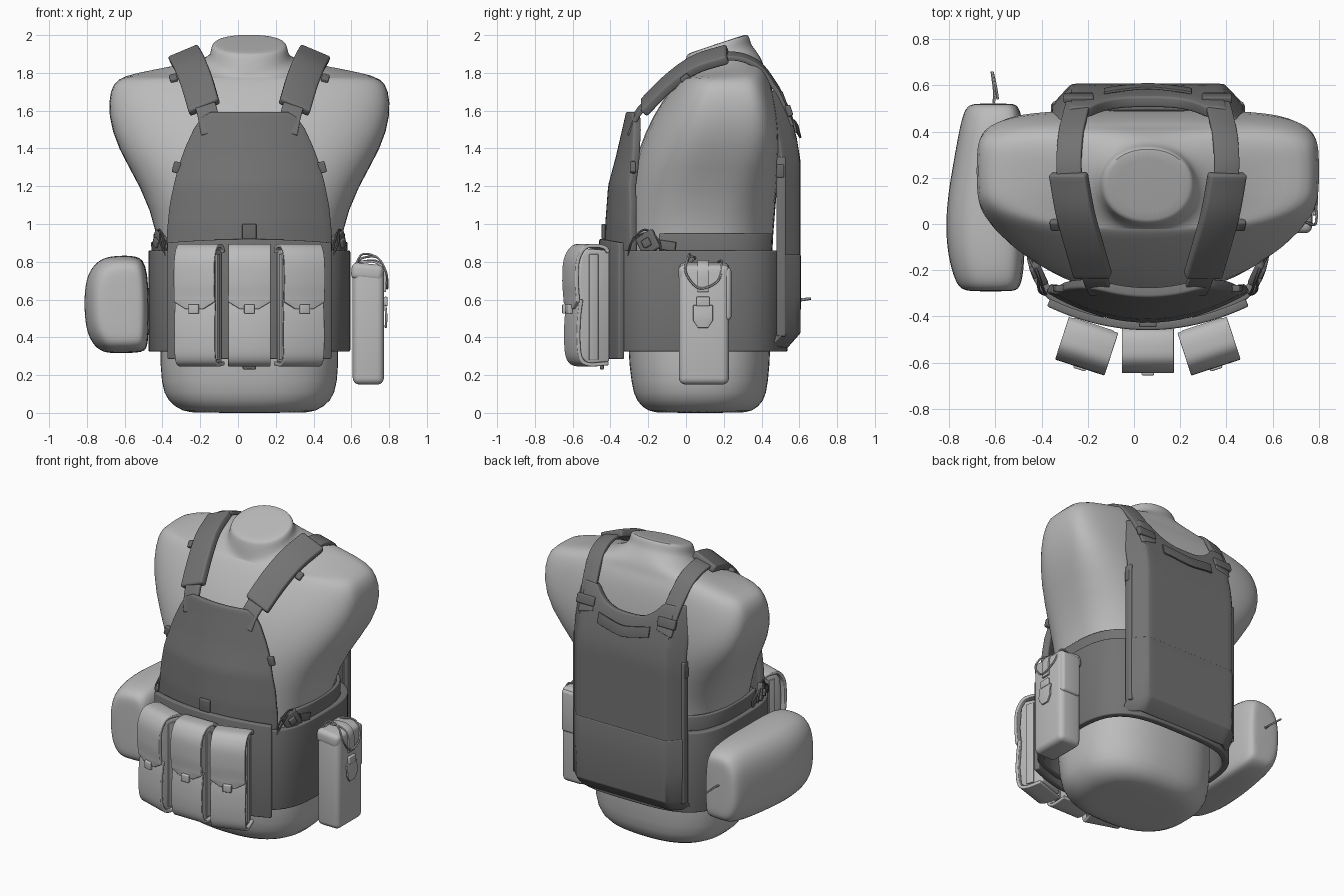
import bpy, bmesh, math
from mathutils import Vector, Matrix

cube = bpy.data.objects.get("Cube")
if cube:
    bpy.data.objects.remove(cube, do_unlink=True)

CX = 0.06  # the torso and vest share this centre line


def material(name, grey):
    m = bpy.data.materials.new(name)
    m.use_nodes = True
    m.diffuse_color = (grey, grey, grey, 1)
    m.node_tree.nodes["Principled BSDF"].inputs["Base Color"].default_value = (grey, grey, grey, 1)
    return m


SKIN = material("light grey body", 0.5)
POUCH = material("light grey pouch", 0.5)
VEST = material("dark grey fabric", 0.17)
TRIM = material("darker grey trim", 0.14)


def finish(name, bm, mat, loc=(CX, 0, 0), rot=(0, 0, 0), mirror=False, thick=0, bevel=0, subsurf=0):
    bmesh.ops.recalc_face_normals(bm, faces=bm.faces)
    me = bpy.data.meshes.new(name)
    bm.to_mesh(me)
    bm.free()
    me.materials.append(mat)
    ob = bpy.data.objects.new(name, me)
    bpy.context.collection.objects.link(ob)
    ob.location, ob.rotation_euler = loc, rot
    if thick:
        mod = ob.modifiers.new("Thickness", 'SOLIDIFY')
        mod.thickness, mod.offset = thick, 0
    if bevel:
        mod = ob.modifiers.new("Soft edge", 'BEVEL')
        mod.width, mod.segments = bevel, 3
        mod.limit_method, mod.angle_limit = 'ANGLE', math.radians(40)
    if mirror:
        mod = ob.modifiers.new("Mirror", 'MIRROR')
        mod.use_mirror_merge = False
    if subsurf:
        ob.modifiers.new("Smooth", 'SUBSURF').levels = subsurf
    bpy.ops.object.select_all(action='DESELECT')
    ob.select_set(True)
    bpy.context.view_layer.objects.active = ob
    bpy.ops.object.convert(target='MESH')
    bpy.ops.object.shade_smooth_by_angle(angle=math.radians(38))
    return ob


def grid(rows, closed=False, caps=False):
    """Skin a list of equally long point rows."""
    bm = bmesh.new()
    vs = [[bm.verts.new(p) for p in row] for row in rows]
    n = len(rows[0])
    for a, b in zip(vs, vs[1:]):
        for i in range(n if closed else n - 1):
            j = (i + 1) % n
            bm.faces.new((a[i], a[j], b[j], b[i]))
    if caps:
        bm.faces.new(vs[0])
        bm.faces.new(vs[-1])
    return bm


def table(pairs, z):
    if z <= pairs[0][0]:
        return pairs[0][1]
    for (z0, a), (z1, b) in zip(pairs, pairs[1:]):
        if z <= z1:
            return a + (b - a) * (z - z0) / (z1 - z0)
    return pairs[-1][1]


def spline(pts, steps=6):
    p = [Vector(q) for q in pts]
    p = [2 * p[0] - p[1]] + p + [2 * p[-1] - p[-2]]
    out = []
    for a, b, c, d in zip(p, p[1:], p[2:], p[3:]):
        for k in range(steps):
            t = k / steps
            out.append(0.5 * (2 * b + (c - a) * t + (2 * a - 5 * b + 4 * c - d) * t * t
                              + (3 * b - a - 3 * c + d) * t ** 3))
    return out + [p[-2]]


def oval(hw, yf, yb, z, tilt=0, n=2.5, a0=0, a1=360, count=48, arm=0):
    """Superellipse ring; arm turns the sides into blunt shoulder stubs."""
    c, r = (yf + yb) / 2, (yb - yf) / 2
    full = a1 - a0 == 360
    pts = []
    for i in range(count):
        a = math.radians(a0 + (a1 - a0) * i / (count if full else count - 1))
        co, si = math.cos(a), math.sin(a)
        x = math.copysign(abs(co) ** (2 / n), co)
        y = math.copysign(abs(si) ** (2 / n), si) * r
        side = arm * x * x
        pts.append((x * hw, c + (.23 - c) * side + y * (1 - .2 * side), z + tilt * y))
    return pts


def ribbon(name, pts, width, thick, mat, cross=(1, 0, 0), taper=1, **kw):
    path = spline(pts)
    w = Vector(cross).normalized() * width / 2
    ends = [1] * (len(path) - 4) + [1 + (taper - 1) * k / 4 for k in range(1, 5)]
    return finish(name, grid([(p - w * e, p, p + w * e) for p, e in zip(path, ends)]),
                  mat, thick=thick, bevel=thick * 0.25, **kw)


def box(name, centre, size, mat, bevel=0.01, rot=(0, 0, 0), mirror=False, loc=(CX, 0, 0), objrot=(0, 0, 0)):
    bm = bmesh.new()
    bmesh.ops.create_cube(bm, size=1)
    bmesh.ops.scale(bm, vec=size, verts=bm.verts)
    bmesh.ops.bevel(bm, geom=bm.edges[:], offset=bevel, segments=4, profile=0.5, affect='EDGES')
    for axis, angle in zip("XYZ", rot):
        bmesh.ops.rotate(bm, matrix=Matrix.Rotation(math.radians(angle), 3, axis), verts=bm.verts)
    bmesh.ops.translate(bm, vec=centre, verts=bm.verts)
    return finish(name, bm, mat, loc, objrot, mirror)


def cord(name, pts, radius, mat, mirror=False, loc=(0, 0, 0)):
    path = spline(pts)
    rows = []
    for i, p in enumerate(path):
        t = (path[min(i + 1, len(path) - 1)] - path[max(i - 1, 0)]).normalized()
        u = t.orthogonal().normalized() if i == 0 else (u - t * u.dot(t)).normalized()
        v = t.cross(u)
        rows.append([p + radius * (u * math.cos(k * math.pi / 3) + v * math.sin(k * math.pi / 3)) for k in range(6)])
    return finish(name, grid(rows, True, True), mat, loc, mirror=mirror)


# Torso: height, half width, front, back, tilt, shoulder stub amount
body = [(0, .28, -.13, .28, 0, 0), (.005, .35, -.2, .35, 0, 0), (.06, .435, -.265, .415, 0, 0),
        (.15, .468, -.29, .435, 0, 0), (.35, .475, -.31, .45, 0, 0), (.65, .46, -.31, .45, 0, 0),
        (.95, .48, -.31, .46, 0, 0), (1.2, .575, -.3, .485, 0, .3), (1.4, .7, -.26, .495, 0, .8),
        (1.58, .75, -.18, .48, 0, 1), (1.71, .738, -.09, .46, 0, 1), (1.77, .7, -.04, .44, .02, .9),
        (1.792, .61, -.025, .42, .08, .6), (1.812, .45, -.022, .41, .17, .3), (1.835, .32, -.02, .39, .27, 0),
        (1.86, .235, -.015, .365, .34, 0), (1.89, .207, -.01, .345, .33, 0), (1.935, .202, 0, .335, .33, 0),
        (1.952, .19, .007, .325, .33, 0), (1.955, .17, .025, .31, .33, 0)]
finish("torso", grid([oval(hw, f, b, z, t, n=2.1 if z > 1.82 else 2.5 + 2 * arm, arm=arm)
                      for z, hw, f, b, t, arm in body], True, True), SKIN, subsurf=1)

# Front panel: curved plate narrowing to the top
half = [(.85, .43), (.95, .43), (1.1, .415), (1.2, .395), (1.3, .37), (1.4, .335), (1.5, .29), (1.56, .25), (1.59, .2)]
front = [(.85, -.405), (1.0, -.405), (1.2, -.39), (1.35, -.35), (1.5, -.315), (1.59, -.295)]
rows = []
for i in range(26):
    z = .85 + .74 * i / 25
    us = [table(half, z) * (k / 10 - 1) for k in range(21)]
    rows.append([(u, table(front, z) + .7 * u * u, z) for u in us])
finish("front_panel", grid(rows), VEST, thick=.045, bevel=.012)

# Placard that carries the front pouches
rows = [[(.043 * k, -.442 + .55 * (.043 * k) ** 2, z + top * (.02 - .1 * (.043 * k) ** 2)) for k in range(-10, 11)]
        for z, top in ((.285, 0), (.6, 0), (.9, 1))]
finish("front_placard", grid(rows), VEST, thick=.035, bevel=.008)

# Wide waist band and the inner strip above it
finish("waist_band", grid([oval(.512, -.385, .515, z, n=3.5, count=64) for z in (.325, .6, .86)], True),
       VEST, thick=.045, bevel=.008)
finish("upper_waist_strip", grid([oval(.495, -.36, .51, z, n=2.8, a0=-22, a1=53, count=24) for z in (.8, .95)]),
       VEST, thick=.025, bevel=.006, mirror=True)


# Back panel with a scooped neckline and folded sides
def back_y(u, z):
    return table([(1.34, .58), (1.45, .562), (1.58, .53), (1.7, .485)], z) - max(0, abs(u) - .32) * 1.1


rows = []
for i in range(21):
    row = []
    for k in range(-20, 21):
        u = k * .02
        top = 1.585 + .115 * min(1, abs(u) / .25) ** 3
        z = .42 + (top - .42) * i / 20
        row.append((u, back_y(u, z), z))
    rows.append(row)
finish("back_panel", grid(rows), VEST, thick=.05, bevel=.01)
rows = [[(k * .0202, back_y(k * .02, z) + shift, z) for k in range(-20, 21)]
        for z, shift in ((.355, -.06), (.43, .008), (.62, .008), (.84, .008))]
finish("back_lower_flap", grid(rows), VEST, thick=.04, bevel=.008)
box("back_side_wall", (.4, .505, .88), (.03, .05, .95), VEST, .01, mirror=True)
ribbon("drag_handle", [(-.19, .575, 1.52), (-.13, .585, 1.51), (0, .597, 1.49), (.13, .585, 1.51), (.19, .575, 1.52)],
       .07, .012, TRIM, cross=(0, -.25, 1))

# Shoulder straps and pads
ribbon("shoulder_strap", [(.2, -.3, 1.48), (.225, -.245, 1.6), (.27, -.1, 1.73), (.31, .05, 1.835),
                          (.34, .22, 1.89), (.335, .37, 1.85), (.315, .47, 1.73), (.3, .525, 1.62), (.29, .56, 1.53)],
       .11, .025, VEST, cross=(1, 0, -.25), mirror=True)
ribbon("shoulder_pad", [(.238, -.225, 1.615), (.277, -.09, 1.748), (.315, .05, 1.845), (.345, .22, 1.9)],
       .172, .05, VEST, cross=(1, 0, -.42), mirror=True)
box("strap_lock", (.3, .545, 1.6), (.13, .03, .06), TRIM, .008, (18, 0, 0), True)
box("pad_tab", (.4, 0, 1.765), (.04, .05, .045), TRIM, .008, (40, 15, 0), True)
box("front_panel_tab", (.385, -.28, 1.3), (.04, .03, .06), TRIM, .008, (0, -15, 0), True)
box("back_panel_tab", (.405, .5, 1.28), (.03, .04, .07), TRIM, .008, mirror=True)
box("front_centre_tab", (0, -.437, .96), (.075, .02, .08), TRIM, .006)
box("lower_centre_tab", (0, -.445, .26), (.07, .02, .06), TRIM, .006)

# Side release buckles with cords
box("side_buckle", (.475, -.2, .9), (.035, .11, .11), TRIM, .01, (28, 0, -25), True)
box("side_buckle_knob", (.495, -.21, .9), (.02, .045, .045), TRIM, .006, (28, 0, -25), True)
box("side_buckle_strap", (.49, -.13, .89), (.012, .16, .05), TRIM, .004, (-8, 0, -18), True)
for k in range(2):
    cord("buckle_cord", [(.43, -.31, .8), (.45 + .02 * k, -.29, .9), (.475, -.22, .97 - .02 * k), (.5, -.15, .92),
                         (.5, -.13, .85)], .006, TRIM, True, (CX, 0, 0))

# Three front pouches, fanned around the placard
profile = [(.03, .27), (-.09, .26), (-.13, .3), (-.14, .42), (-.13, .56), (-.14, .7), (-.13, .83), (-.1, .87), (.03, .86)]
for u, y, angle in ((-.243, -.462, -18), (0, -.478, 0), (.243, -.462, 18)):
    place = dict(loc=(CX + u, y, 0), rot=(0, 0, math.radians(angle)))
    finish("pouch_body", grid([[(x, q, z) for q, z in profile] for x in (-.095, .095)], True, True),
           POUCH, bevel=.01, **place)
    ribbon("pouch_flap", [(0, .02, .85), (0, 0, .875), (0, -.05, .885), (0, -.11, .875), (0, -.15, .81),
                          (0, -.158, .7), (0, -.152, .61), (0, -.15, .55)], .225, .02, POUCH, taper=.45, **place)
    ribbon("pouch_front", [(0, -.132, .6), (0, -.145, .5), (0, -.148, .38), (0, -.135, .29), (0, -.09, .257),
                           (0, .02, .262)], .225, .02, POUCH, **place)
    for s in (-1, 1):
        box("pouch_side_strap", (s * .098, -.06, .56), (.01, .05, .56), POUCH, .003,
            loc=place["loc"], objrot=place["rot"])
    box("pouch_buckle", (0, -.165, .55), (.055, .025, .05), POUCH, .006, loc=place["loc"], objrot=place["rot"])

# Tall pouch on the left side
box("side_pouch", (.69, .095, .465), (.165, .265, .63), POUCH, .035, loc=(0, 0, 0))
box("side_pouch_lid", (.685, .095, .745), (.17, .27, .09), POUCH, .03, (0, 6, 0), loc=(0, 0, 0))
box("side_pouch_rear_flap", (.695, .215, .63), (.14, .05, .28), POUCH, .02, loc=(0, 0, 0))
ribbon("side_pouch_strap", [(.64, .09, .8), (.72, .09, .8), (.772, .09, .76), (.778, .09, .64)],
       .06, .012, POUCH, cross=(0, 1, 0), loc=(0, 0, 0))
box("side_pouch_clip", (.782, .09, .59), (.02, .07, .05), POUCH, .006, loc=(0, 0, 0))
ribbon("side_pouch_pull", [(.78, .09, .57), (.785, .09, .51), (.782, .09, .45)], .105, .012, POUCH,
       cross=(0, 1, 0), taper=.5, loc=(0, 0, 0))
for k in range(2):
    cord("side_pouch_cord", [(.62, 0, .78), (.66, .02 + .03 * k, .84 - .02 * k), (.74, .01, .82), (.785, 0, .74),
                             (.79, .07, .66), (.785, .17, .7), (.74, .19, .8), (.64, .17, .8)], .006, POUCH)

# Large rounded pouch on the right side: y, inset, outer x
outline = [(-.292, .1, -.7), (-.285, .05, -.75), (-.24, .015, -.78), (-.1, 0, -.815), (.08, 0, -.815),
           (.28, 0, -.78), (.45, .015, -.75), (.515, .05, -.725), (.522, .1, -.68)]
loop = [(0, 1), (.6, 1), (1, .85), (1, -.85), (.85, -1), (0, -1), (-.5, -1), (-.88, -.7), (-1, -.25),
        (-1, .3), (-.87, .68), (-.5, .95)]
rows = []
for y, inset, outer in outline:
    inner = -.47 - inset * .6
    c, r = (outer + inner) / 2, (inner - outer) / 2
    rows.append([(c + r * a, y, .575 + (.258 - inset) * b) for a, b in loop])
finish("large_pouch", grid(rows, True, True), POUCH, loc=(0, 0, 0), subsurf=2)
cord("zip_pull", [(-.61, .5, .6), (-.605, .57, .6), (-.615, .66, .605), (-.6, .6, .595), (-.59, .54, .59)], .006, POUCH)
